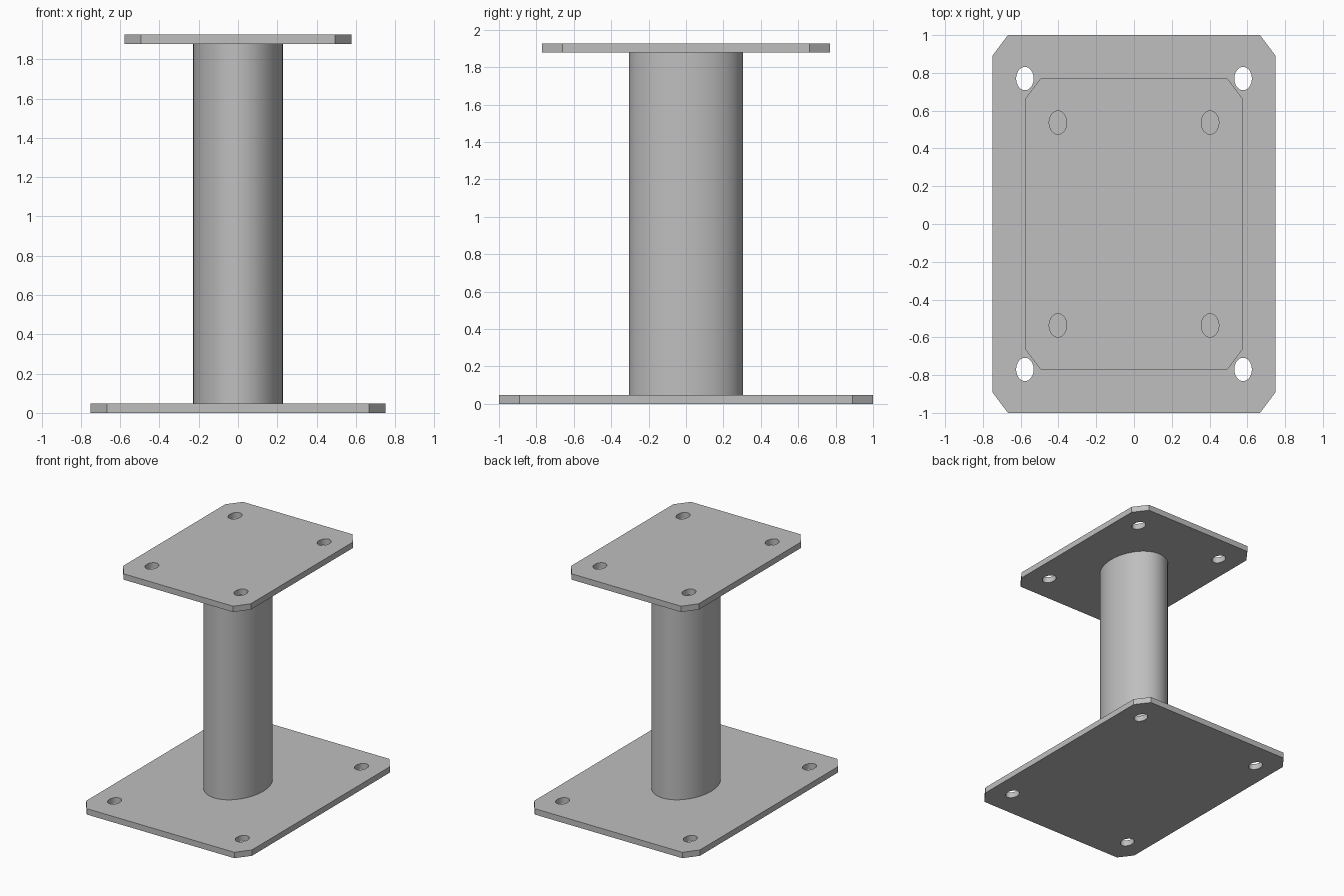
import bpy
import bmesh
from math import cos, sin, tau, radians

cube = bpy.data.objects.get("Cube")
if cube:
    bpy.data.objects.remove(cube)

# The stand is narrower across x than along y, so every outline is squeezed
SQUEEZE = 0.75
PLATE = 0.048
TOP = 1.926
CHAMFER = 0.11
HOLE_RADIUS = 0.062

grey = bpy.data.materials.new("steel_grey")
grey.use_nodes = True
colour = (0.52, 0.52, 0.52, 1)
grey.diffuse_color = colour
grey.node_tree.nodes["Principled BSDF"].inputs["Base Color"].default_value = colour


def ring(radius, sides, cx=0, cy=0):
    return [(cx + radius * cos(tau * i / sides), cy + radius * sin(tau * i / sides))
            for i in range(sides)]


def chamfered_square(half):
    c = half - CHAMFER
    quarter = [(half, -c), (half, c)]
    points = []
    for _ in range(4):
        points += quarter
        quarter = [(-y, x) for x, y in quarter]
    return points


def extruded(name, outlines, bottom, top):
    """Fill the outlines, leaving inner ones open, and extrude them upward."""
    curve = bpy.data.curves.new(name + "_outline", 'CURVE')
    curve.dimensions = '2D'
    curve.fill_mode = 'BOTH'
    curve.extrude = (top - bottom) / 2
    for outline in outlines:
        spline = curve.splines.new('POLY')
        spline.points.add(len(outline) - 1)
        for point, (x, y) in zip(spline.points, outline):
            point.co = (x * SQUEEZE, y, 0, 1)
        spline.use_cyclic_u = True
    helper = bpy.data.objects.new(name + "_outline", curve)
    mesh = bpy.data.meshes.new_from_object(helper)
    bpy.data.objects.remove(helper)

    # Weld caps to walls and make all faces point outward
    bm = bmesh.new()
    bm.from_mesh(mesh)
    bmesh.ops.remove_doubles(bm, verts=bm.verts, dist=0.0001)
    bmesh.ops.recalc_face_normals(bm, faces=bm.faces)
    bm.to_mesh(mesh)
    bm.free()

    mesh.name = name
    mesh.materials.clear()
    mesh.materials.append(grey)
    obj = bpy.data.objects.new(name, mesh)
    obj.location.z = (bottom + top) / 2
    bpy.context.collection.objects.link(obj)
    bpy.ops.object.select_all(action='DESELECT')
    obj.select_set(True)
    bpy.context.view_layer.objects.active = obj
    bpy.ops.object.shade_smooth_by_angle(angle=radians(30))
    return obj


def plate(name, half, hole_offset, bottom):
    holes = [ring(HOLE_RADIUS, 32, sx * hole_offset, sy * hole_offset)
             for sx in (-1, 1) for sy in (-1, 1)]
    extruded(name, [chamfered_square(half)] + holes, bottom, bottom + PLATE)


# Plates with four bolt holes each, and the oval column between them
plate("base_plate", 1.0, 0.77, 0)
plate("top_plate", 0.77, 0.537, TOP - PLATE)
extruded("column", [ring(0.305, 48)], PLATE, TOP - PLATE)
